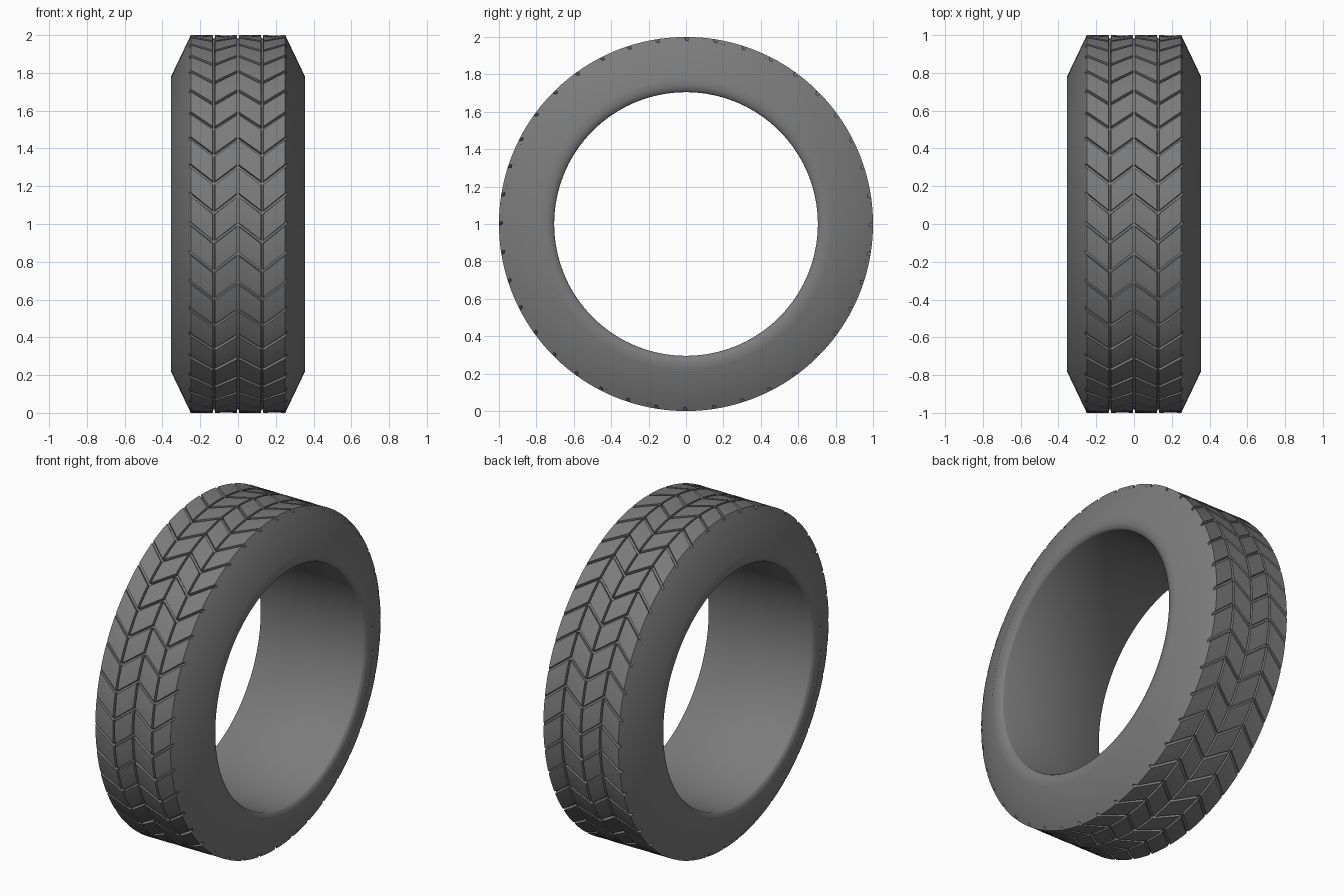
import bpy, bmesh, math

cube = bpy.data.objects.get("Cube")
if cube:
    bpy.data.objects.remove(cube)

PITCHES = 40            # tread blocks around the tyre
PITCH = math.tau / PITCHES
SEGMENTS = 80           # rings of the carcass
FLOOR = 0.982           # radius at the bottom of the grooves
SLOPE = 0.477           # sidewall lean near the shoulder
RIB = 0.128             # position of the outer circumferential grooves
SHOULDER = 0.25

rubber = bpy.data.materials.new("dark grey rubber")
rubber.use_nodes = True
grey = (0.2, 0.2, 0.2, 1)
rubber.diffuse_color = grey
bsdf = rubber.node_tree.nodes["Principled BSDF"]
bsdf.inputs["Base Color"].default_value = grey
bsdf.inputs["Roughness"].default_value = 0.8


def wheel_point(x, radius, angle):
    return (x, -radius * math.cos(angle), 1 + radius * math.sin(angle))


def finish(name, bm, smooth_angle):
    bmesh.ops.recalc_face_normals(bm, faces=bm.faces)
    mesh = bpy.data.meshes.new(name)
    bm.to_mesh(mesh)
    bm.free()
    mesh.materials.append(rubber)
    obj = bpy.data.objects.new(name, mesh)
    bpy.context.collection.objects.link(obj)
    bpy.ops.object.select_all(action='DESELECT')
    obj.select_set(True)
    bpy.context.view_layer.objects.active = obj
    bpy.ops.object.shade_smooth_by_angle(angle=math.radians(smooth_angle))
    return obj


# Carcass: groove floor, slanted sidewalls, rounded beads and inner bore
half = [(SHOULDER + SLOPE * (1 - FLOOR), FLOOR), (0.355, 0.78),
        (0.354, 0.74), (0.347, 0.712), (0.335, 0.705)]
profile = half + [(-x, r) for x, r in reversed(half)]
bm = bmesh.new()
rings = [[bm.verts.new(wheel_point(x, r, i * math.tau / SEGMENTS)) for x, r in profile]
         for i in range(SEGMENTS)]
for i, ring in enumerate(rings):
    after = rings[(i + 1) % SEGMENTS]
    for j in range(len(profile)):
        k = (j + 1) % len(profile)
        bm.faces.new((ring[j], ring[k], after[k], after[j]))
finish("tyre_carcass", bm, 50)


# Tread: chevron blocks standing on the groove floor
def chevron(x):
    """Angle offset of the zigzag groove at a given x."""
    a = abs(x)
    t = a / RIB if a < RIB else (SHOULDER - a) / (SHOULDER - RIB)
    return -0.1 * t


def block_ring(bm, xa, xb, start, radius, gap, steps=4):
    """Two rows of vertices along the two long sides of one block."""
    rows = []
    for x in (xa, xb):
        a0 = start + chevron(x) + gap
        a1 = start + chevron(x) + PITCH - gap
        rows.append([bm.verts.new(wheel_point(x, radius, a0 + (a1 - a0) * s / steps))
                     for s in range(steps + 1)])
    return rows


def add_block(bm, xa, xb, start):
    depth = 1 - FLOOR + 0.002
    # side groove walls flare slightly; shoulder walls follow the sidewall
    low_a = xa - (SLOPE * depth if xa == -SHOULDER else 0.002)
    low_b = xb + (SLOPE * depth if xb == SHOULDER else 0.002)
    top = block_ring(bm, xa, xb, start, 1, 0.010)
    low = block_ring(bm, low_a, low_b, start, 1 - depth, 0.007)
    for s in range(len(top[0]) - 1):
        bm.faces.new((top[0][s], top[1][s], top[1][s + 1], top[0][s + 1]))
        for t, l in zip(top, low):
            bm.faces.new((t[s], t[s + 1], l[s + 1], l[s]))
        bm.faces.new((low[0][s], low[0][s + 1], low[1][s + 1], low[1][s]))
    for e in (0, -1):
        bm.faces.new((top[0][e], top[1][e], low[1][e], low[0][e]))


GROOVE = 0.006          # half width of the circumferential grooves
columns = {
    "right_shoulder_blocks": (-SHOULDER, -RIB - GROOVE),
    "right_centre_blocks": (-RIB + GROOVE, -GROOVE),
    "left_centre_blocks": (GROOVE, RIB - GROOVE),
    "left_shoulder_blocks": (RIB + GROOVE, SHOULDER),
}
for name, (xa, xb) in columns.items():
    bm = bmesh.new()
    for i in range(PITCHES):
        add_block(bm, xa, xb, i * PITCH)
    finish(name, bm, 30)
